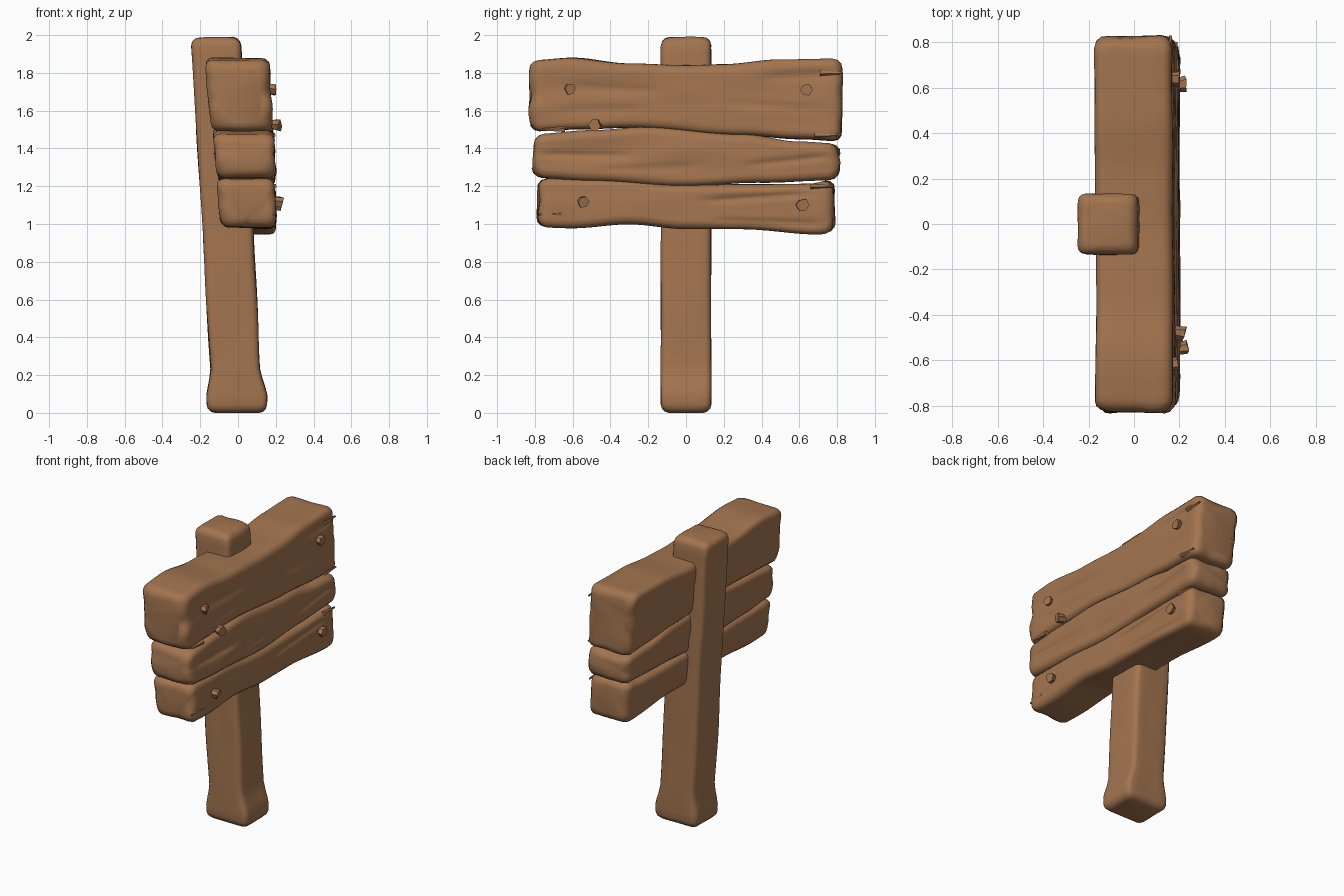
import bpy, bmesh, math, random
from mathutils import Vector, Matrix, noise

if "Cube" in bpy.data.objects:
    bpy.data.objects.remove(bpy.data.objects["Cube"])

random.seed(4)
wood = bpy.data.materials.new("brown_wood")
wood.diffuse_color = (0.37, 0.178, 0.080, 1)
wood.use_nodes = True
wood.node_tree.nodes["Principled BSDF"].inputs["Base Color"].default_value = wood.diffuse_color


def lerp_table(table, t):
    """Piecewise smooth interpolation through (t, value) pairs."""
    if t <= table[0][0]:
        return table[0][1]
    for (a, va), (b, vb) in zip(table, table[1:]):
        if t <= b:
            k = (t - a) / (b - a)
            k = k * k * (3 - 2 * k)
            return va + (vb - va) * k
    return table[-1][1]


def rounded_ring(u0, u1, v0, v1, r, nu, nv):
    """Rounded rectangle, with the long sides subdivided for carving."""
    pts = []
    sides = [((u1 - r, v0 + r), -90, (0, 1), v1 - v0, nv), ((u1 - r, v1 - r), 0, (-1, 0), u1 - u0, nu),
             ((u0 + r, v1 - r), 90, (0, -1), v1 - v0, nv), ((u0 + r, v0 + r), 180, (1, 0), u1 - u0, nu)]
    for (cu, cv), ang, d, length, n in sides:
        for i in range(4):
            a = math.radians(ang + 30 * i)
            pts.append((cu + r * math.cos(a), cv + r * math.sin(a)))
        eu, ev = pts[-1]
        for i in range(1, n):
            s = (length - 2 * r) * i / n
            pts.append((eu + d[0] * s, ev + d[1] * s))
    return pts


def stations(a, b, n, bevel):
    """Positions along a beam with insets that round off both ends."""
    ends = [(0, 1.0), (0.12, 0.52), (0.5, 0.14), (1, 0)]
    out = [(a + bevel * p, bevel * q) for p, q in ends]
    a2, b2 = a + bevel, b - bevel
    out += [(a2 + (b2 - a2) * i / n, 0) for i in range(1, n)]
    return out + [(b - bevel * p, bevel * q) for p, q in reversed(ends)]


def finish(name, bm, angle=50):
    bmesh.ops.recalc_face_normals(bm, faces=bm.faces)
    me = bpy.data.meshes.new(name)
    bm.to_mesh(me)
    bm.free()
    me.materials.append(wood)
    ob = bpy.data.objects.new(name, me)
    bpy.context.collection.objects.link(ob)
    bpy.ops.object.select_all(action='DESELECT')
    ob.select_set(True)
    bpy.context.view_layer.objects.active = ob
    bpy.ops.object.shade_smooth_by_angle(angle=math.radians(angle))
    return ob


def loft(name, rings):
    bm = bmesh.new()
    vs = [[bm.verts.new(p) for p in ring] for ring in rings]
    n = len(vs[0])
    for A, B in zip(vs, vs[1:]):
        for i in range(n):
            bm.faces.new((A[i], A[(i + 1) % n], B[(i + 1) % n], B[i]))
    bm.faces.new(vs[0])
    bm.faces.new(vs[-1])
    return finish(name, bm)


# carved grain lines on the board front: y from, z from, y to, z to, depth
cracks = [(0.05, 1.12, 0.70, 1.16, .012), (-0.72, 1.60, -0.2, 1.61, .008),
          (0.2, 1.64, 0.75, 1.60, .010), (0.38, 1.77, 0.80, 1.80, .013),
          (-0.80, 1.37, -0.25, 1.36, .011), (0.30, 1.31, 0.78, 1.36, .010),
          (-0.5, 1.28, 0.1, 1.31, .007), (0.1, 1.02, 0.76, 1.00, .010),
          (-0.65, 1.73, -0.1, 1.70, .007)]


def carve(y, z):
    d = 0
    for ya, za, yb, zb, depth in cracks:
        k = (y - ya) / (yb - ya)
        if 0 < k < 1:
            off = (z - za - (zb - za) * k) / 0.018
            d += depth * math.exp(-off * off) * min(1, 5 * k, 5 * (1 - k))
    return d


def plank(name, y0, y1, bottom, top, back, front):
    """Board lying along y, leaning with the post."""
    rings = []
    for y, inset in stations(y0, y1, 44, 0.05):
        zb, zt = lerp_table(bottom, y) + inset, lerp_table(top, y) - inset
        ring = []
        for x, z in rounded_ring(back + inset, front - inset, zb, zt, 0.04, 6, 16):
            lean = (1.45 - z) * (0.10 if x < 0.02 else 0.045)
            g = noise.noise(Vector((x * 5, y * 2.2, z * 9))) * 0.009
            e = noise.noise(Vector((x * 7, y + 9, z * 11))) * 0.022
            side = max(-1, min(1, (x - 0.02) / 0.15))
            if x > front - inset - 0.01:
                lean -= carve(y, z)
            ring.append((x + lean + g * side, y + e * abs(y), z + g * 0.5))
        rings.append(ring)
    return loft(name, rings)


plank("top_plank", -0.825, 0.825,
      [(-.8, 1.49), (-.6, 1.50), (-.3, 1.51), (.3, 1.47), (.6, 1.45), (.8, 1.44)],
      [(-.82, 1.865), (-.6, 1.88), (-.3, 1.85), (0, 1.84), (.2, 1.845), (.5, 1.87), (.8, 1.875)],
      -0.135, 0.185)
plank("middle_plank", -0.805, 0.81,
      [(-.8, 1.245), (-.5, 1.225), (0, 1.20), (.4, 1.22), (.8, 1.235)],
      [(-.8, 1.475), (-.5, 1.495), (-.2, 1.515), (.3, 1.475), (.6, 1.435), (.8, 1.425)],
      -0.13, 0.19)
plank("bottom_plank", -0.785, 0.785,
      [(-.78, .985), (-.6, .98), (-.3, 1.00), (0, .975), (.3, .975), (.7, .945), (.78, .955)],
      [(-.78, 1.24), (-.4, 1.235), (0, 1.21), (.4, 1.21), (.65, 1.215), (.78, 1.235)],
      -0.135, 0.185)

# leaning post with a flared foot
left = [(0, -.165), (.1, -.168), (.22, -.146), (1.1, -.195), (2, -.25)]
right = [(0, .155), (.1, .158), (.22, .118), (1.0, .08), (2, .012)]


def linear(table, t):
    for (a, va), (b, vb) in zip(table, table[1:]):
        if t <= b:
            return va + (vb - va) * (t - a) / (b - a)
    return table[-1][1]


rings = []
for z, inset in stations(0, 1.99, 40, 0.045):
    half = 0.133 - inset
    ring = []
    for x, y in rounded_ring(linear(left, z) + inset, linear(right, z) - inset, -half, half, 0.032, 6, 6):
        g = noise.noise(Vector((x * 8, y * 8, z * 2.5))) * 0.006
        ring.append((x + g, y + g * 0.6, z + (g * 2 if z > 1.9 else 0)))
    rings.append(ring)
loft("post", rings)

# bent peg heads on the board front: y, z, tip x
for i, (y, z, tip) in enumerate([(-.62, 1.72, .20), (.64, 1.715, .205), (-.475, 1.525, .228),
                                 (-.55, 1.12, .24), (.61, 1.105, .235)]):
    bm = bmesh.new()
    bmesh.ops.create_cone(bm, cap_ends=True, segments=6, radius1=0.022, radius2=0.032, depth=0.09)
    for v in bm.verts:
        v.co += Vector([random.uniform(-.005, .005) for _ in range(3)])
    turn = Matrix.Rotation(math.radians(random.uniform(-14, 14)), 4, 'Z') @ Matrix.Rotation(math.radians(95), 4, 'Y')
    bmesh.ops.transform(bm, matrix=Matrix.Translation((tip - 0.05, y, z)) @ turn, verts=bm.verts)
    finish("peg_%d" % (i + 1), bm, 30)

# small splinters lifting off the plank ends
for i, (y, z, x) in enumerate([(.77, 1.80, .16), (.74, 1.47, .185), (-.70, 1.50, .175), (.72, 1.20, .19), (-.72, 1.05, .19)]):
    bm = bmesh.new()
    bmesh.ops.create_cone(bm, cap_ends=True, segments=5, radius1=0.016, radius2=0.006, depth=0.12)
    m = Matrix.Translation((x, y, z)) @ Matrix.Rotation(math.radians(90 if y < 0 else -90) , 4, 'X')
    bmesh.ops.transform(bm, matrix=m, verts=bm.verts)
    finish("splinter_%d" % (i + 1), bm, 40)
